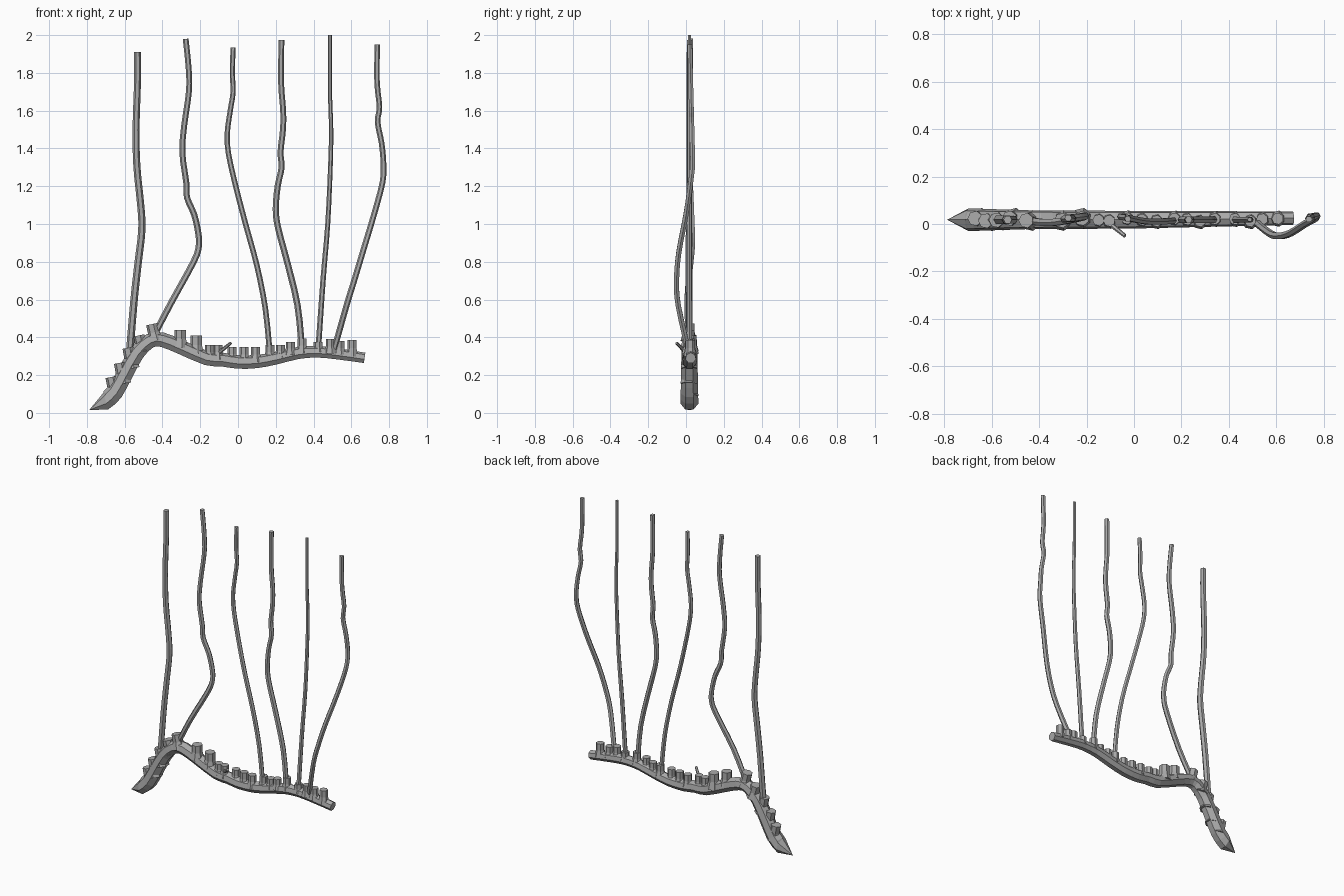
import bpy
import bmesh
import math
from mathutils import Vector

default_cube = bpy.data.objects.get("Cube")
if default_cube:
    bpy.data.objects.remove(default_cube, do_unlink=True)

bark = bpy.data.materials.new("bark_grey")
bark.use_nodes = True
grey = (0.4, 0.4, 0.4, 1.0)
bark.diffuse_color = grey
bark.node_tree.nodes["Principled BSDF"].inputs["Base Color"].default_value = grey

CENTRE_Y = 0.018


def interpolate(keys, value):
    """Piecewise linear lookup in a sorted list of (position, result) pairs."""
    if value <= keys[0][0]:
        return keys[0][1]
    for (start, low), (end, high) in zip(keys, keys[1:]):
        if value <= end:
            return low + (high - low) * (value - start) / (end - start)
    return keys[-1][1]


def smooth_path(points, steps=3):
    """Smooth curve passing through every point of a path."""
    points = [Vector(point) for point in points]
    padded = [points[0]] + points + [points[-1]]
    path = []
    for a, b, c, d in zip(padded, padded[1:], padded[2:], padded[3:]):
        for step in range(steps):
            t = step / steps
            bend = (a * 2 - b * 5 + c * 4 - d) * t + (b * 3 - a - c * 3 + d) * t * t
            path.append(b + ((c - a) + bend) * t / 2)
    return path + [points[-1]]


def tube(name, points, radii, sides, first_tangent=None, tip=None):
    """Flat-sided tube swept along a path, its start flat or drawn to a tip."""
    points = [Vector(point) for point in points]
    bm = bmesh.new()
    rings = []
    for index, (point, radius) in enumerate(zip(points, radii)):
        before = points[max(index - 1, 0)]
        after = points[min(index + 1, len(points) - 1)]
        tangent = (after - before).normalized()
        if index == 0 and first_tangent:
            tangent = Vector(first_tangent).normalized()
        side = Vector((0, 1, 0))
        side = (side - tangent * side.dot(tangent)).normalized()
        up = tangent.cross(side)
        ring = []
        for step in range(sides):
            angle = math.tau * step / sides
            offset = up * math.cos(angle) + side * math.sin(angle)
            ring.append(bm.verts.new(point + offset * radius))
        rings.append(ring)
    for lower, upper in zip(rings, rings[1:]):
        for step in range(sides):
            following = (step + 1) % sides
            bm.faces.new((lower[step], lower[following], upper[following], upper[step]))
    if tip:
        apex = bm.verts.new(tip)
        for step in range(sides):
            bm.faces.new((apex, rings[0][(step + 1) % sides], rings[0][step]))
    else:
        bm.faces.new(rings[0])
    bm.faces.new(rings[-1])
    bmesh.ops.recalc_face_normals(bm, faces=bm.faces)
    mesh = bpy.data.meshes.new(name)
    bm.to_mesh(mesh)
    bm.free()
    mesh.materials.append(bark)
    part = bpy.data.objects.new(name, mesh)
    bpy.context.collection.objects.link(part)
    return part


# Trunk: rises from a pointed foot at the ground, bends over into a long arm
trunk_line = [
    (-0.7, 0.06), (-0.65, 0.11), (-0.6, 0.2), (-0.535, 0.315),
    (-0.465, 0.38), (-0.4, 0.385), (-0.3, 0.345), (-0.165, 0.287),
    (-0.08, 0.28), (0, 0.268), (0.1, 0.27), (0.2, 0.288),
    (0.32, 0.316), (0.42, 0.322), (0.52, 0.312), (0.67, 0.29),
]
trunk_width = [(-0.7, 0.049), (-0.46, 0.041), (0, 0.038), (0.67, 0.029)]
trunk_path = smooth_path(
    [(x, CENTRE_Y + max(0, x) * 0.01, z) for x, z in trunk_line], steps=2
)
tube(
    "trunk",
    trunk_path,
    [interpolate(trunk_width, point.x) for point in trunk_path],
    7,
    first_tangent=(1, 0, 0.25),
    tip=(-0.787, CENTRE_Y, 0.016),
)

# Spurs: short stubs standing on the trunk, given by the position of their tops
spur_tops = [
    (-0.67, 0.19), (-0.625, 0.265), (-0.58, 0.345), (-0.525, 0.41),
    (-0.455, 0.47), (-0.305, 0.44), (-0.22, 0.41), (-0.15, 0.36),
    (-0.105, 0.36), (-0.03, 0.35), (0.033, 0.35), (0.095, 0.35),
    (0.17, 0.36), (0.225, 0.36), (0.278, 0.375), (0.34, 0.395),
    (0.425, 0.375), (0.49, 0.39), (0.54, 0.38), (0.605, 0.385),
]
for number, (x, top) in enumerate(spur_tops, 1):
    base = interpolate(trunk_line, x)
    lean = 0.02 if x < -0.4 else 0
    radius = 0.032 if x < -0.2 else 0.025
    y = CENTRE_Y + 0.006 * math.sin(number * 2)
    tube(
        f"spur_{number}",
        [(x + lean, y, base), (x + lean / 2, y, (base + top) / 2), (x, y, top)],
        [radius * 1.4, radius, radius],
        7,
    )

# Side twig: thin shoot leaving the front of the trunk
tube(
    "side_twig",
    [(-0.16, 0.03, 0.285), (-0.1, 0, 0.32), (-0.038, -0.05, 0.37)],
    [0.015, 0.011, 0.008],
    6,
)


def cane(name, line, radius, depth, taper=0.9):
    """Long upright shoot; line holds (x, z), depth holds (z, y)."""
    points = smooth_path([(x, interpolate(depth, z), z) for x, z in line])
    last = len(points) - 1
    radii = [radius * (1 + (taper - 1) * step / last) for step in range(last + 1)]
    return tube(name, points, radii, 6)


straight = [(0, CENTRE_Y), (2, CENTRE_Y)]

cane("cane_1", [
    (-0.575, 0.3), (-0.55, 0.6), (-0.528, 0.8), (-0.509, 0.97), (-0.515, 1.1),
    (-0.535, 1.3), (-0.54, 1.5), (-0.532, 1.75), (-0.532, 1.91),
], 0.02, straight)

cane("cane_2", [
    (-0.45, 0.4), (-0.35, 0.59), (-0.235, 0.8), (-0.208, 0.88), (-0.21, 0.95),
    (-0.232, 1.05), (-0.27, 1.14), (-0.274, 1.22), (-0.295, 1.38),
    (-0.285, 1.52), (-0.26, 1.7), (-0.261, 1.82), (-0.277, 1.98),
], 0.017, [(0.4, 0.015), (0.6, 0.005), (0.9, 0.035), (1.3, 0.02), (2, 0.025)])

cane("cane_3", [
    (0.17, 0.3), (0.145, 0.55), (0.1, 0.78), (0.04, 1), (-0.012, 1.2),
    (-0.05, 1.37), (-0.057, 1.48), (-0.041, 1.6), (-0.026, 1.7),
    (-0.03, 1.8), (-0.026, 1.935),
], 0.015, [(0.4, 0.015), (0.9, 0.008), (1.4, 0.032), (2, 0.02)])

cane("cane_4", [
    (0.338, 0.34), (0.315, 0.57), (0.26, 0.8), (0.212, 0.98), (0.2, 1.08),
    (0.21, 1.2), (0.231, 1.3), (0.225, 1.38), (0.238, 1.5), (0.239, 1.6),
    (0.228, 1.75), (0.23, 1.975),
], 0.017, straight)

cane("cane_5", [
    (0.425, 0.34), (0.45, 0.7), (0.475, 1), (0.489, 1.3), (0.493, 1.5),
    (0.487, 1.7), (0.487, 2),
], 0.015, straight, taper=0.65)

cane("cane_6", [
    (0.51, 0.34), (0.575, 0.57), (0.615, 0.7), (0.66, 0.85), (0.72, 1.05),
    (0.765, 1.22), (0.77, 1.32), (0.76, 1.43), (0.739, 1.54),
    (0.749, 1.62), (0.736, 1.75), (0.737, 1.95),
], 0.016, [
    (0.34, 0.01), (0.55, -0.04), (0.7, -0.05), (0.85, -0.038),
    (1.05, 0), (1.3, 0.036), (1.55, 0.03), (1.95, 0.02),
])
